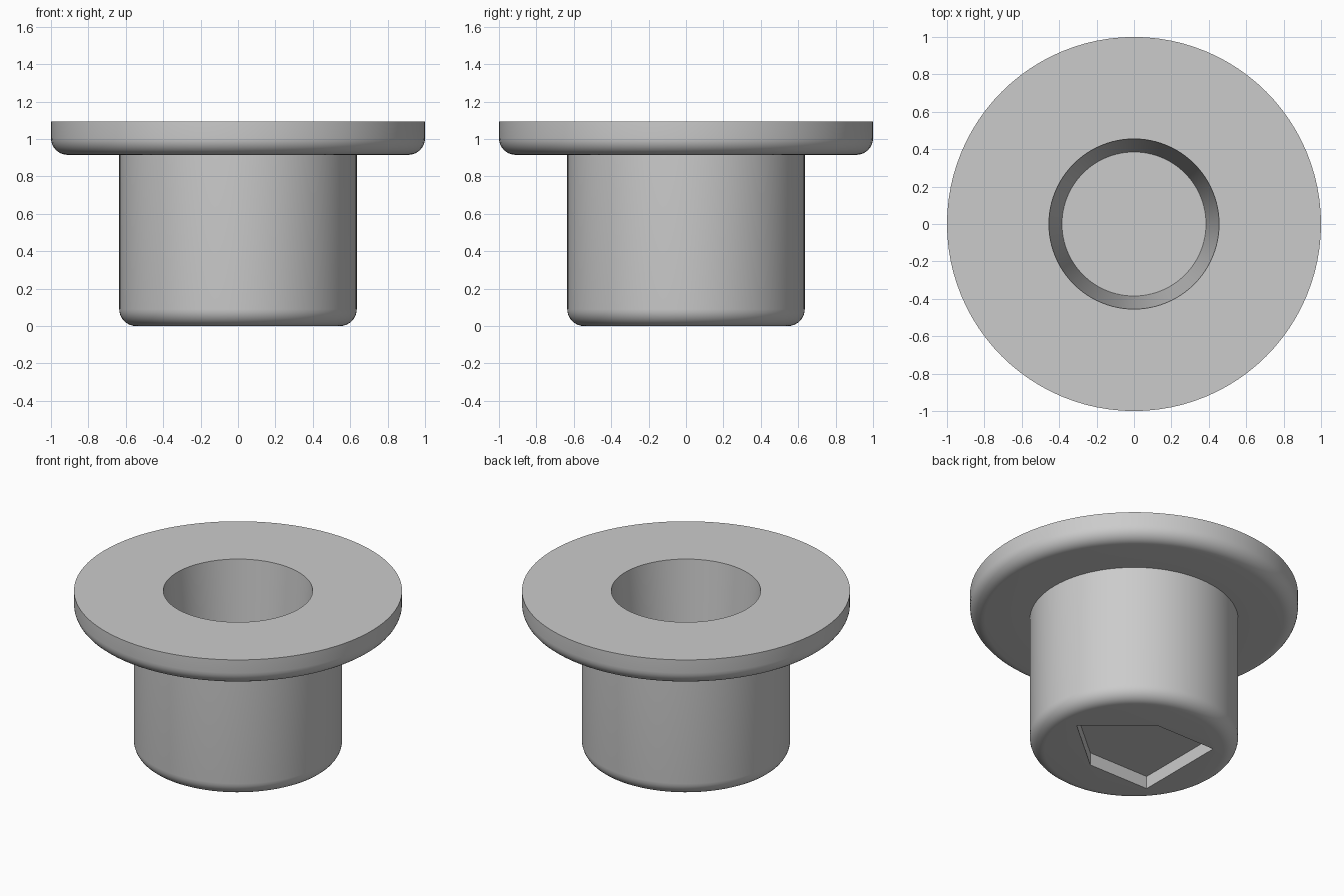
import bpy, bmesh, math

default = bpy.data.objects.get("Cube")
if default:
    bpy.data.objects.remove(default, do_unlink=True)

SIDES = 96
BODY_R, FLANGE_R, FILLET = 0.635, 1.0, 0.09
FLANGE_Z, TOP_Z, FLOOR_Z = 0.915, 1.093, 0.2
RECESS_DEPTH = 0.085

grey = bpy.data.materials.new("plain grey")
grey.use_nodes = True
colour = (0.6, 0.6, 0.6, 1)
grey.diffuse_color = colour
grey.node_tree.nodes["Principled BSDF"].inputs["Base Color"].default_value = colour


def make_object(name, bm):
    bmesh.ops.recalc_face_normals(bm, faces=bm.faces)
    mesh = bpy.data.meshes.new(name)
    bm.to_mesh(mesh)
    bm.free()
    mesh.materials.append(grey)
    obj = bpy.data.objects.new(name, mesh)
    bpy.context.collection.objects.link(obj)
    return obj


def fillet(radius, z, steps=8):
    """Rounded lower outer corner, from the flat underside up to the wall."""
    angles = [math.pi / 2 * i / steps for i in range(steps + 1)]
    return [(radius - FILLET + FILLET * math.sin(a),
             z + FILLET - FILLET * math.cos(a)) for a in angles]


# Flanged bushing: one turned profile with a tapered blind hole
profile = fillet(BODY_R, 0) + [(BODY_R, FLANGE_Z)] + fillet(FLANGE_R, FLANGE_Z)
profile += [(FLANGE_R, TOP_Z), (0.455, TOP_Z), (0.385, FLOOR_Z)]

bm = bmesh.new()
rings = []
for r, z in profile:
    rings.append([bm.verts.new((r * math.cos(math.tau * i / SIDES),
                                r * math.sin(math.tau * i / SIDES), z))
                  for i in range(SIDES)])
for low, high in zip(rings, rings[1:]):
    for i in range(SIDES):
        j = (i + 1) % SIDES
        bm.faces.new((low[i], low[j], high[j], high[i]))
bm.faces.new(rings[0])
bm.faces.new(rings[-1])
bushing = make_object("flanged_bushing", bm)

# Arrow-shaped recess in the underside, pointing to +x
outline = [(-0.365, 0.315), (-0.365, -0.315), (0.083, -0.315),
           (0.456, 0), (0.083, 0.315)]
bm = bmesh.new()
base = bm.faces.new([bm.verts.new((x, y, -0.1)) for x, y in outline])
extruded = bmesh.ops.extrude_face_region(bm, geom=[base])["geom"]
bmesh.ops.translate(bm, vec=(0, 0, 0.1 + RECESS_DEPTH),
                    verts=[v for v in extruded if isinstance(v, bmesh.types.BMVert)])
cutter = make_object("recess_cutter", bm)
cutter.hide_render = True

cut = bushing.modifiers.new("recess", 'BOOLEAN')
cut.operation = 'DIFFERENCE'
cut.solver = 'EXACT'
cut.object = cutter

bpy.ops.object.select_all(action='DESELECT')
bushing.select_set(True)
bpy.context.view_layer.objects.active = bushing
bpy.ops.object.modifier_apply(modifier=cut.name)
bpy.data.objects.remove(cutter, do_unlink=True)
bpy.ops.object.shade_smooth_by_angle(angle=math.radians(30))
